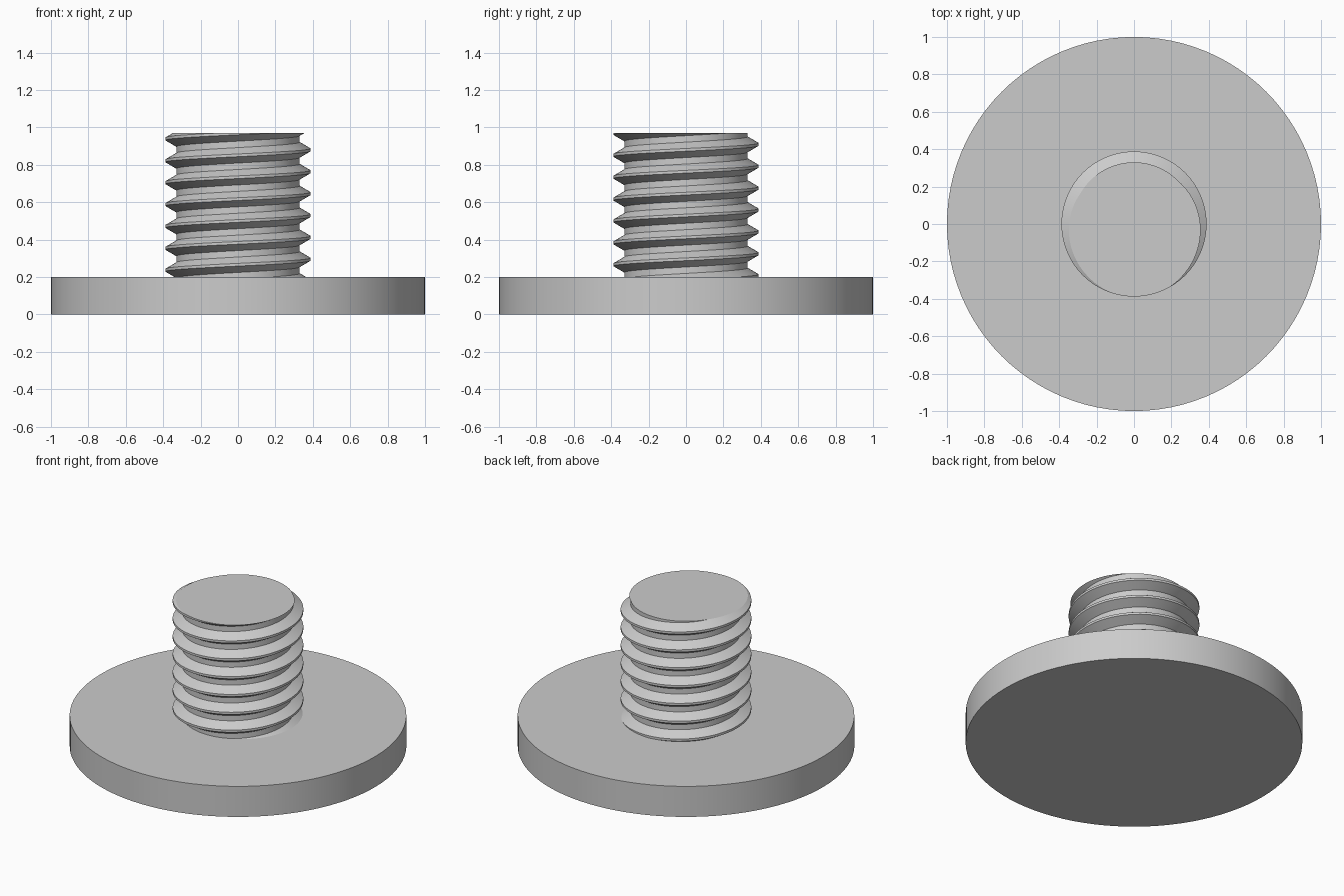
import bpy, bmesh, math

if "Cube" in bpy.data.objects:
    bpy.data.objects.remove(bpy.data.objects["Cube"])

SEG = 96                      # segments per turn
BASE_R, BASE_TOP = 1.0, 0.2   # disc
ROOT_R, CREST_R, TOP = 0.33, 0.388, 0.97
PITCH = 0.117
CREST_Z = 0.88                # crest height on the +x side
CREST_H, FLANK_H = PITCH / 8, 0.034

grey = bpy.data.materials.new("plain grey")
grey.diffuse_color = (0.6, 0.6, 0.6, 1)
grey.use_nodes = True
grey.node_tree.nodes["Principled BSDF"].inputs["Base Color"].default_value = grey.diffuse_color


def finish(bm, name):
    bmesh.ops.recalc_face_normals(bm, faces=bm.faces)
    mesh = bpy.data.meshes.new(name)
    bm.to_mesh(mesh)
    bm.free()
    mesh.materials.append(grey)
    obj = bpy.data.objects.new(name, mesh)
    bpy.context.collection.objects.link(obj)
    bpy.ops.object.select_all(action='DESELECT')
    obj.select_set(True)
    bpy.context.view_layer.objects.active = obj
    bpy.ops.object.shade_smooth_by_angle(angle=math.radians(25))
    return obj


# Round base disc
bm = bmesh.new()
bmesh.ops.create_cone(bm, cap_ends=True, segments=SEG, radius1=BASE_R,
                      radius2=BASE_R, depth=BASE_TOP)
bmesh.ops.translate(bm, verts=bm.verts, vec=(0, 0, BASE_TOP / 2))
finish(bm, "base_disc")

# Threaded stud: sweep a flat-crested tooth profile along a right-hand helix
half = CREST_H / 2
profile = [(ROOT_R, -half - FLANK_H), (CREST_R, -half),
           (CREST_R, half), (ROOT_R, half + FLANK_H)]
bm = bmesh.new()
rings = []
for n in range(-9 * SEG, 3 * SEG + 1):
    a = 2 * math.pi * n / SEG
    z = CREST_Z + PITCH * n / SEG
    rings.append([bm.verts.new((r * math.cos(a), r * math.sin(a), z + dz))
                  for r, dz in profile])
for i in range(len(rings) - 1):
    p, q = rings[i], rings[i + 1]
    for j in range(3):
        bm.faces.new((p[j], q[j], q[j + 1], p[j + 1]))
    # Root band joins one turn to the next
    if i + 1 + SEG < len(rings):
        bm.faces.new((p[3], q[3], rings[i + 1 + SEG][0], rings[i + SEG][0]))

# Trim the stud flat at the disc and at the top, then cap the top
for height, direction in ((BASE_TOP, -1), (TOP, 1)):
    bmesh.ops.bisect_plane(bm, geom=bm.verts[:] + bm.edges[:] + bm.faces[:],
                           dist=1e-6, plane_co=(0, 0, height),
                           plane_no=(0, 0, direction), clear_outer=True)
rim = [e for e in bm.edges if e.is_boundary
       and all(abs(v.co.z - TOP) < 1e-4 for v in e.verts)]
bmesh.ops.edgeloop_fill(bm, edges=rim)
finish(bm, "threaded_stud")
